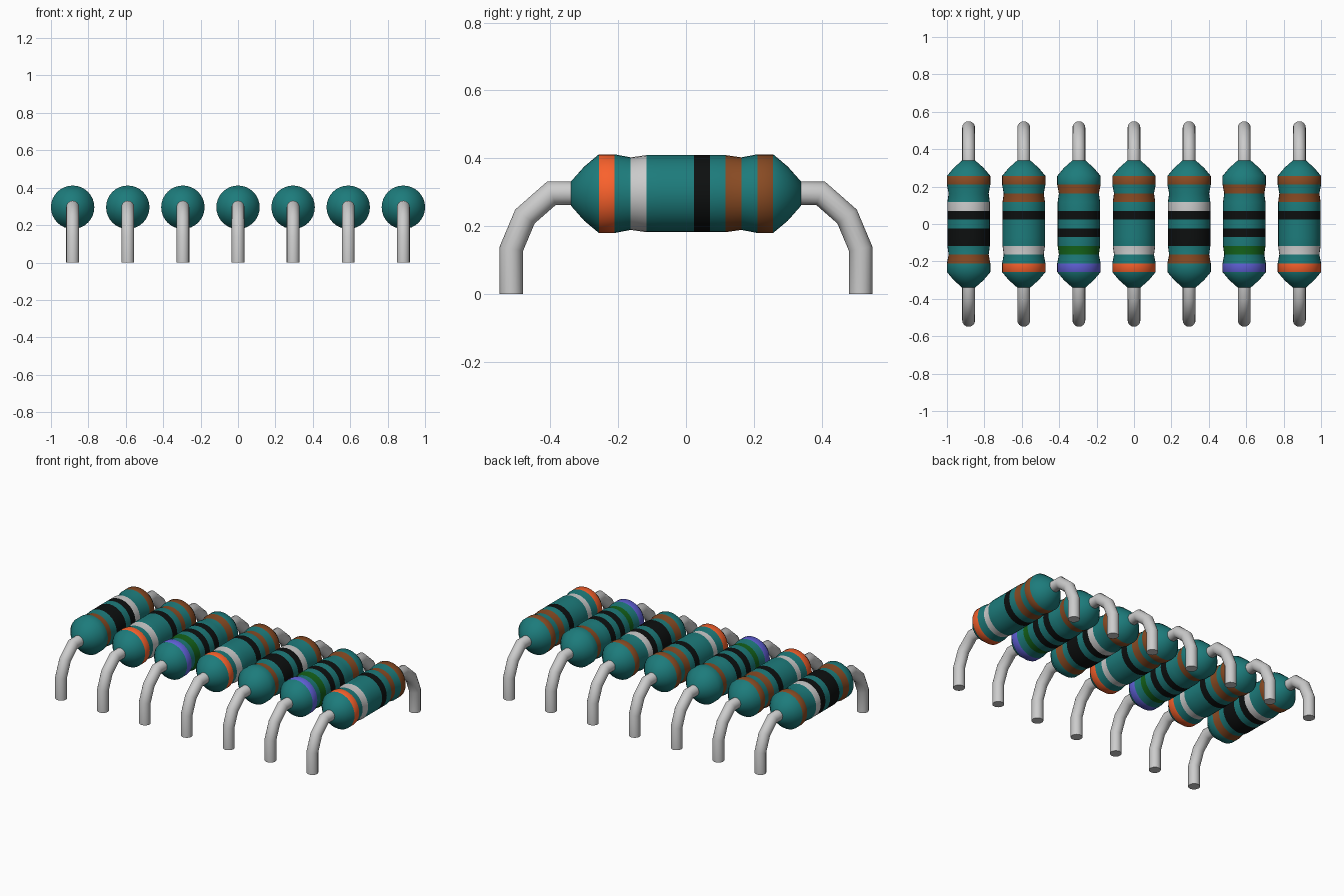
import bpy, bmesh
from math import sin, cos, pi
from mathutils import Vector

if "Cube" in bpy.data.objects:
    bpy.data.objects.remove(bpy.data.objects["Cube"])

COUNT, SPACING, AXIS_Z = 7, 0.2947, 0.2955
SLOT = 0.514 / 11            # eleven equal bands along the body
SIDES, WIRE_SIDES, WIRE_R = 32, 16, 0.0343

COLOURS = {
    "teal": (0.012, 0.20, 0.20), "orange": (0.95, 0.12, 0.025),
    "silver": (0.60, 0.60, 0.60), "brown": (0.25, 0.07, 0.017),
    "black": (0.004, 0.005, 0.005), "green": (0.007, 0.12, 0.01),
    "violet": (0.12, 0.12, 0.70),
}
NAMES = list(COLOURS)
MATS = []
for n, c in COLOURS.items():
    m = bpy.data.materials.new(n)
    m.diffuse_color = (*c, 1)
    m.use_nodes = True
    m.node_tree.nodes["Principled BSDF"].inputs["Base Color"].default_value = m.diffuse_color
    MATS.append(m)

# Band slot -> colour, counted from the front end
A = {1: "brown", 3: "black", 4: "black", 6: "black", 7: "silver", 10: "brown"}
B = {0: "orange", 2: "silver", 6: "black", 8: "brown", 10: "brown"}
C = {0: "violet", 2: "green", 4: "black", 6: "black", 9: "brown"}
PATTERNS = [A, B, C, B, A, C, B]


def loft(name, rings, face_mats=None):
    """Skin a list of vertex rings and cap both ends."""
    bm = bmesh.new()
    vs = [[bm.verts.new(p) for p in r] for r in rings]
    n = len(vs[0])
    for k in range(len(vs) - 1):
        for i in range(n):
            j = (i + 1) % n
            f = bm.faces.new((vs[k][i], vs[k][j], vs[k + 1][j], vs[k + 1][i]))
            if face_mats:
                f.material_index = face_mats[k]
    bm.faces.new(vs[0])
    bm.faces.new(vs[-1])
    bmesh.ops.recalc_face_normals(bm, faces=bm.faces)
    me = bpy.data.meshes.new(name)
    bm.to_mesh(me)
    bm.free()
    ob = bpy.data.objects.new(name, me)
    bpy.context.collection.objects.link(ob)
    bpy.ops.object.select_all(action='DESELECT')
    ob.select_set(True)
    bpy.context.view_layer.objects.active = ob
    bpy.ops.object.shade_smooth_by_angle(angle=0.87)
    return ob


# Body profile: (y, radius), symmetric with a slight waist by each end
end = [(-0.339, 0.036), (-0.300, 0.080)]
half = [0.116, 0.116, 0.107, 0.1135, 0.1135, 0.1135]
radii = half + half[::-1]
profile = end + [(-0.257 + k * SLOT, r) for k, r in enumerate(radii)]
profile += [(-y, r) for y, r in end[::-1]]

# Wire centre line: (y, z), from inside the body down to the ground
path = [Vector(p) for p in [(0.30, 0.2965), (0.397, 0.2965), (0.475, 0.228),
                            (0.515, 0.133), (0.515, 0.0)]]


def wire_rings(x, side):
    rings = []
    for k, p in enumerate(path):
        a = (p - path[k - 1]).normalized() if k else None
        b = (path[k + 1] - p).normalized() if k < len(path) - 1 else None
        a, b = a or b, b or a
        t = (a + b).normalized()
        nrm = Vector((-t.y, t.x)) / t.dot(a)     # mitred bend
        ring = []
        for i in range(WIRE_SIDES):
            ang = 2 * pi * i / WIRE_SIDES
            q = p + nrm * WIRE_R * sin(ang)
            ring.append((x + WIRE_R * cos(ang), side * q.x, q.y))
        rings.append(ring)
    return rings


for c, bands in enumerate(PATTERNS):
    x = (c - (COUNT - 1) / 2) * SPACING
    # Banded body
    rings = [[(x + r * cos(2 * pi * i / SIDES), y, AXIS_Z + r * sin(2 * pi * i / SIDES))
              for i in range(SIDES)] for y, r in profile]
    mats = [NAMES.index(bands.get(k - 2, "teal")) for k in range(len(profile) - 1)]
    body = loft(f"resistor_body_{c + 1}", rings, mats)
    for m in MATS:
        body.data.materials.append(m)
    # Bent wire leads
    for side, tag in ((-1, "front"), (1, "back")):
        loft(f"{tag}_lead_{c + 1}", wire_rings(x, side))
